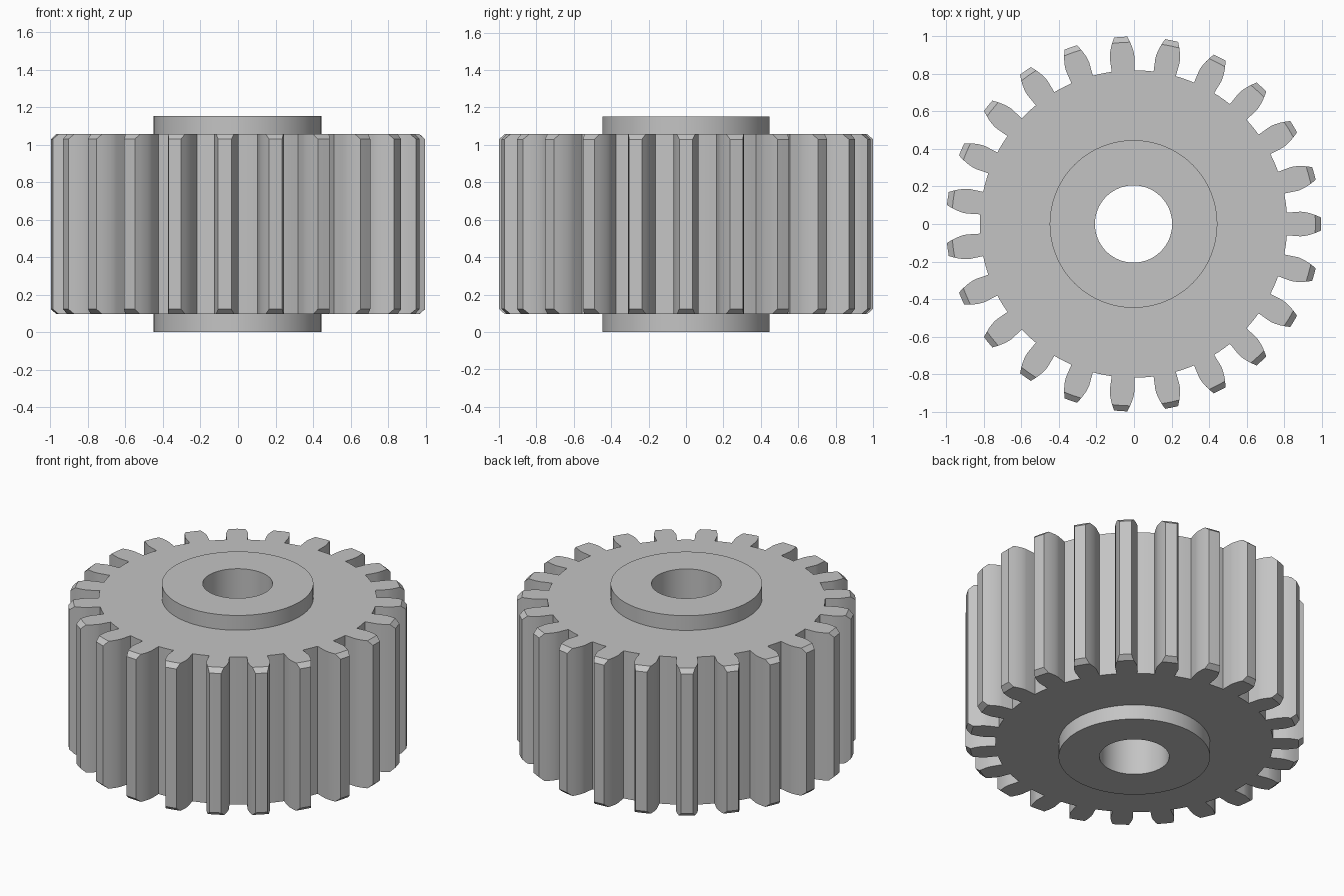
import bpy
import bmesh
from math import pi, cos, sin, acos, tan, radians

if "Cube" in bpy.data.objects:
    bpy.data.objects.remove(bpy.data.objects["Cube"], do_unlink=True)

# Gear proportions
TEETH = 23
TIP_R, PITCH_R, ROOT_R = 1.0, 0.92, 0.82
PRESSURE = radians(14.5)
BASE_R = PITCH_R * cos(PRESSURE)
CHAMFER_R, CHAMFER_Z = 0.03, 0.027
HUB_R, BORE_R = 0.447, 0.206
HEIGHT, COLLAR = 1.153, 0.096
CENTRE_X = -0.0026
SEGMENTS = 96


def involute(a):
    return tan(a) - a


def half_angle(r):
    """Half the angular width of a tooth at radius r; straight below the base circle."""
    r = max(r, BASE_R)
    return pi / (2 * TEETH) + involute(PRESSURE) - involute(acos(BASE_R / r))


def outline(limit):
    """Tooth profile repeated around the wheel, cut off at the limit radius."""
    cut = TIP_R - CHAMFER_R
    flank = [ROOT_R, BASE_R, 0.905, 0.925, 0.95, cut, TIP_R]
    flank = [min(r, limit) for r in flank]
    right = [(r, -half_angle(r)) for r in flank]
    left = [(r, half_angle(r)) for r in reversed(flank)]
    pitch = 2 * pi / TEETH
    edge = half_angle(ROOT_R)
    gap = [(ROOT_R, edge + (pitch - 2 * edge) * t / 3) for t in (1, 2)]
    tooth = right + [(limit, 0)] + left + gap
    return [(r * cos(a + i * pitch), r * sin(a + i * pitch))
            for i in range(TEETH) for r, a in tooth]


def circle(r):
    return [(r * cos(2 * pi * i / SEGMENTS), r * sin(2 * pi * i / SEGMENTS))
            for i in range(SEGMENTS)]


bm = bmesh.new()


def ring(points, z):
    return [bm.verts.new((x + CENTRE_X, y, z)) for x, y in points]


def wall(a, b):
    """Band of quads between two matching rings."""
    n = len(a)
    for i in range(n):
        j = (i + 1) % n
        bm.faces.new((a[i], a[j], b[j], b[i]))


# Toothed rim: chamfered at both ends
low, high = COLLAR, HEIGHT - COLLAR
full, short = outline(TIP_R), outline(TIP_R - CHAMFER_R)
rim = [ring(short, low), ring(full, low + CHAMFER_Z),
       ring(full, high - CHAMFER_Z), ring(short, high)]
for a, b in zip(rim, rim[1:]):
    wall(a, b)

# Collars and bore
collar_low = [ring(circle(HUB_R), low), ring(circle(HUB_R), 0)]
collar_high = [ring(circle(HUB_R), high), ring(circle(HUB_R), HEIGHT)]
bore = [ring(circle(BORE_R), 0), ring(circle(BORE_R), HEIGHT)]
wall(*collar_low)
wall(*collar_high)
wall(collar_low[1], bore[0])
wall(collar_high[1], bore[1])
wall(*bore)

# Flat end faces between the collars and the teeth
bmesh.ops.remove_doubles(bm, verts=bm.verts[:], dist=1e-5)
for z in (low, high):
    edges = [e for e in bm.edges if e.is_boundary
             and all(abs(v.co.z - z) < 1e-4 for v in e.verts)]
    bmesh.ops.triangle_fill(bm, edges=edges, use_beauty=True, normal=(0, 0, 1))
bmesh.ops.recalc_face_normals(bm, faces=bm.faces[:])

mesh = bpy.data.meshes.new("gear_wheel")
bm.to_mesh(mesh)
bm.free()
gear = bpy.data.objects.new("gear_wheel", mesh)
bpy.context.collection.objects.link(gear)

# Plain grey metal
grey = bpy.data.materials.new("plain_grey")
grey.use_nodes = True
colour = (0.55, 0.55, 0.55, 1)
grey.diffuse_color = colour
grey.node_tree.nodes["Principled BSDF"].inputs["Base Color"].default_value = colour
mesh.materials.append(grey)

# Smooth curves, crisp edges
bpy.ops.object.select_all(action="DESELECT")
gear.select_set(True)
bpy.context.view_layer.objects.active = gear
bpy.ops.object.shade_smooth_by_angle(angle=radians(25))
